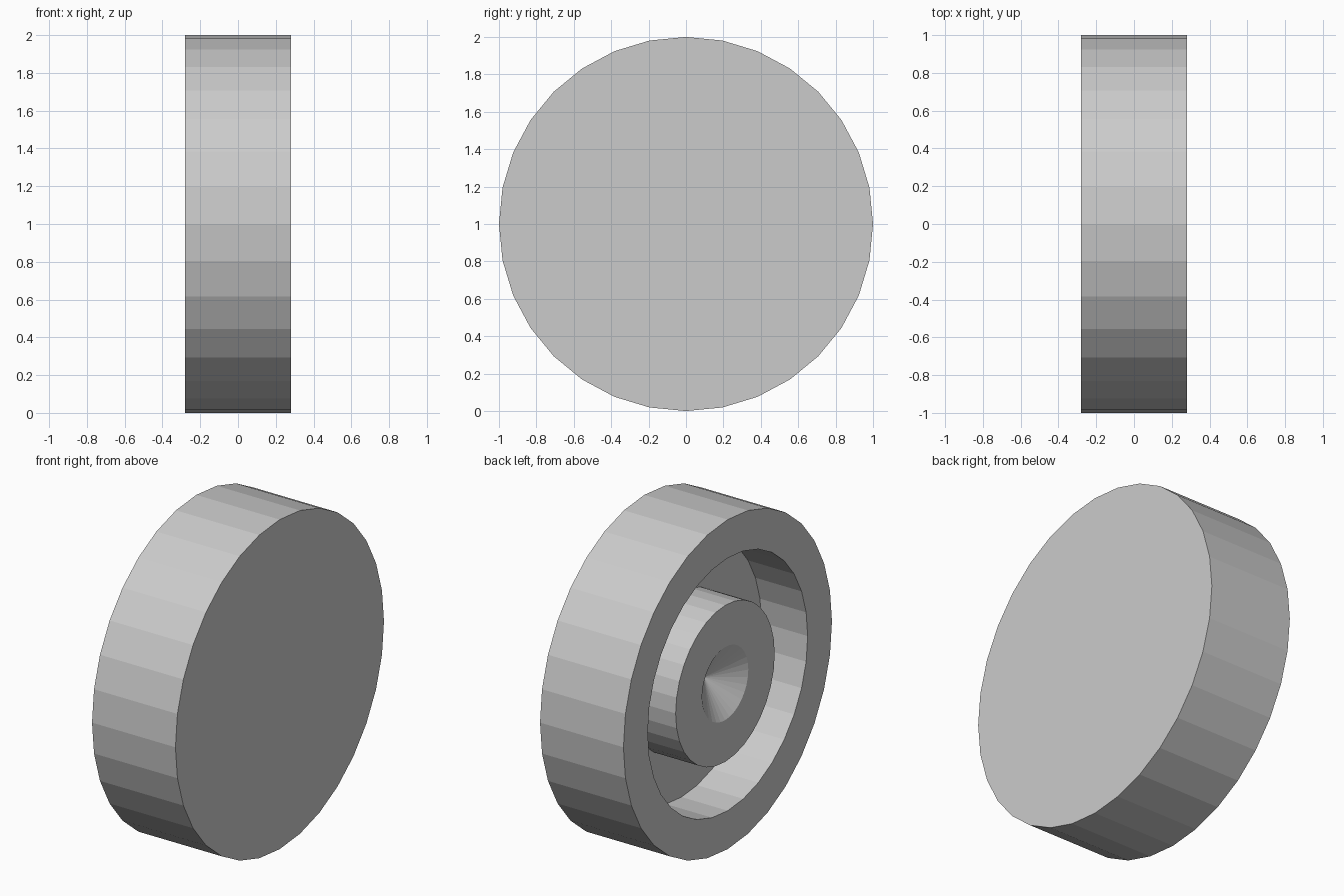
import bpy, bmesh
from math import sin, cos, pi

cube = bpy.data.objects.get("Cube")
if cube:
    bpy.data.objects.remove(cube, do_unlink=True)

SIDES = 32
HALF = 0.28

grey = bpy.data.materials.new("light grey")
grey.use_nodes = True
colour = (0.6, 0.6, 0.6, 1)
grey.diffuse_color = colour
grey.node_tree.nodes["Principled BSDF"].inputs["Base Color"].default_value = colour


def ring(bm, x, r):
    if r == 0:
        return [bm.verts.new((x, 0, 1))]
    angles = [2 * pi * i / SIDES for i in range(SIDES)]
    return [bm.verts.new((x, r * sin(a), 1 + r * cos(a))) for a in angles]


def turned(name, profile):
    """Turn (x, radius) points around the wheel axis; radius 0 makes a tip."""
    bm = bmesh.new()
    rings = [ring(bm, x, r) for x, r in profile]
    for a, b in zip(rings, rings[1:]):
        for i in range(SIDES):
            j = (i + 1) % SIDES
            if len(b) == 1:
                bm.faces.new((a[i], a[j], b[0]))
            else:
                bm.faces.new((a[i], a[j], b[j], b[i]))
    # Close the flat end
    bm.faces.new(rings[0])
    bmesh.ops.recalc_face_normals(bm, faces=bm.faces[:])
    mesh = bpy.data.meshes.new(name)
    bm.to_mesh(mesh)
    bm.free()
    mesh.materials.append(grey)
    obj = bpy.data.objects.new(name, mesh)
    bpy.context.collection.objects.link(obj)


# Solid outer face, tread, raised rim, recessed floor, hub and tapered axle hole
turned("wheel", [
    (HALF, 1.0),
    (-HALF, 1.0),
    (-HALF, 0.767),
    (0.03, 0.767),
    (0.03, 0.475),
    (-0.263, 0.475),
    (-0.263, 0.222),
    (-0.12, 0),
])
